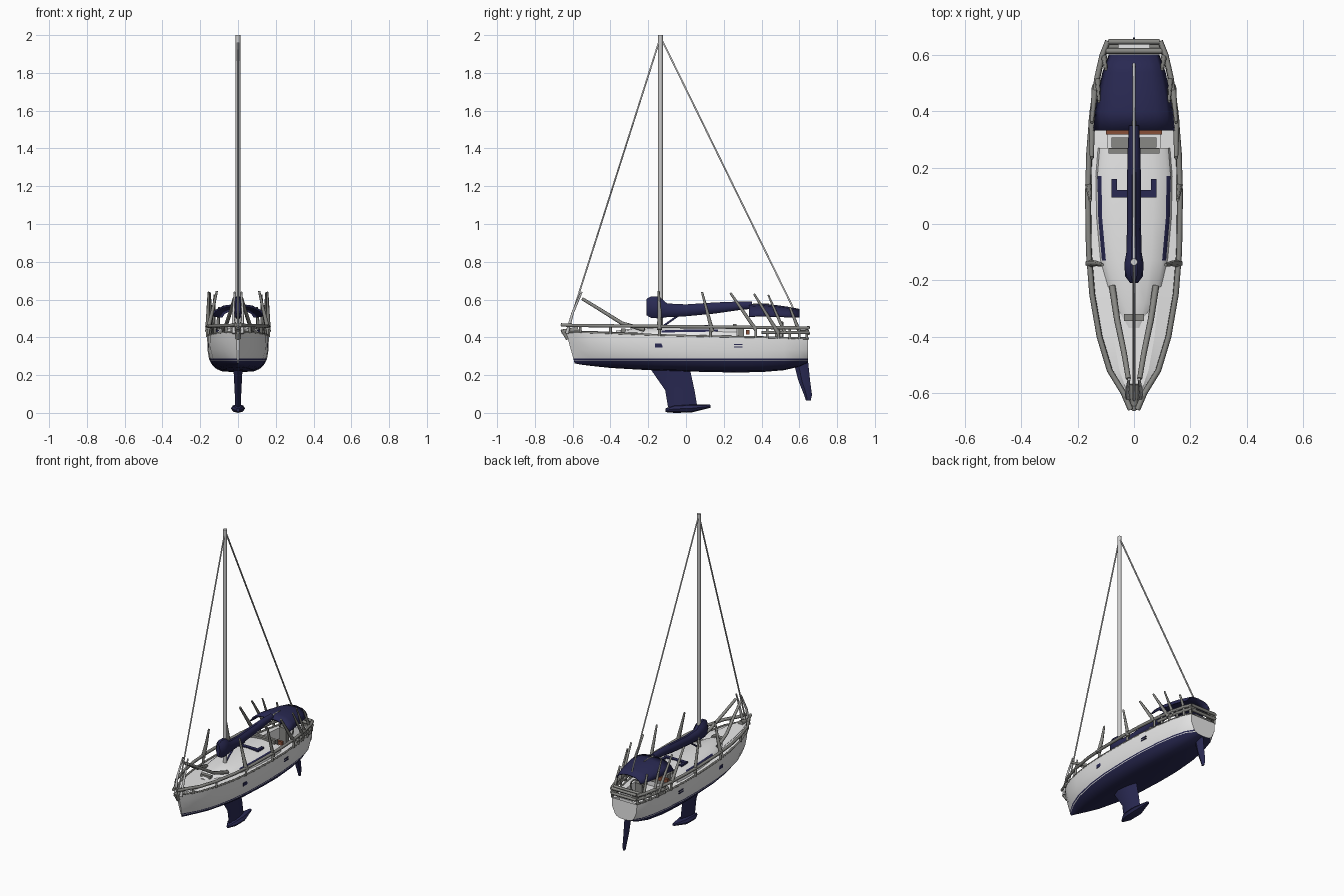
import bpy, bmesh, math
from mathutils import Vector

if "Cube" in bpy.data.objects:
    bpy.data.objects.remove(bpy.data.objects["Cube"])


def material(name, rgb):
    m = bpy.data.materials.new(name)
    m.diffuse_color = (*rgb, 1)
    m.use_nodes = True
    m.node_tree.nodes["Principled BSDF"].inputs["Base Color"].default_value = m.diffuse_color
    return m


WHITE = material("hull_white", (0.88, 0.88, 0.88))
NAVY = material("navy", (0.022, 0.022, 0.085))
STEEL = material("rail_grey", (0.25, 0.25, 0.235))
ALLOY = material("mast_grey", (0.6, 0.6, 0.6))
WOOD = material("wood_brown", (0.25, 0.08, 0.04))


def finish(name, bm, mats, rule=None, smooth=None):
    bmesh.ops.remove_doubles(bm, verts=bm.verts, dist=1e-5)
    bmesh.ops.recalc_face_normals(bm, faces=bm.faces)
    if rule:
        for f in bm.faces:
            f.material_index = rule(f.calc_center_median())
    me = bpy.data.meshes.new(name)
    bm.to_mesh(me)
    bm.free()
    ob = bpy.data.objects.new(name, me)
    bpy.context.collection.objects.link(ob)
    for m in mats:
        me.materials.append(m)
    if smooth:
        bpy.ops.object.select_all(action='DESELECT')
        ob.select_set(True)
        bpy.context.view_layer.objects.active = ob
        bpy.ops.object.shade_smooth_by_angle(angle=math.radians(smooth))
    return ob


def loft(name, sections, mats, closed=False, caps=True, rule=None, smooth=None):
    bm = bmesh.new()
    rows = [[bm.verts.new(p) for p in s] for s in sections]
    n = len(rows[0])
    for a, b in zip(rows, rows[1:]):
        for i in range(n if closed else n - 1):
            j = (i + 1) % n
            bm.faces.new((a[i], a[j], b[j], b[i]))
    if caps:
        bm.faces.new(rows[0])
        bm.faces.new(rows[-1])
    return finish(name, bm, mats, rule, smooth)


def mirrored(half):
    """Half section ending on the centre line -> full section."""
    return half + [(-x, y, z) for x, y, z in half[::-1] if abs(x) > 1e-6]


def box(name, x, y, z, mat):
    return loft(name, [[(x[0], v, z[0]), (x[1], v, z[0]), (x[1], v, z[1]), (x[0], v, z[1])]
                       for v in y], [mat], closed=True)


def tube(name, pts, r, mat, sides=6, r_end=None):
    """Straight segments with round section through the points."""
    pts = [Vector(p) for p in pts]
    secs = []
    for i, p in enumerate(pts):
        d = (pts[min(i + 1, len(pts) - 1)] - pts[max(i - 1, 0)]).normalized()
        u = d.cross(Vector((0, 0, 1)))
        u = u.normalized() if u.length > 1e-3 else Vector((1, 0, 0))
        v = d.cross(u)
        t = i / (len(pts) - 1)
        rr = r + ((r_end if r_end is not None else r) - r) * t
        secs.append([p + rr * (u * math.cos(a) + v * math.sin(a))
                     for a in [k * math.tau / sides for k in range(sides)]])
    return loft(name, secs, [mat], closed=True, smooth=65)


def pair(name, pts, r, mat, **kw):
    for side, s in (("right", 1), ("left", -1)):
        tube(f"{name}_{side}", [(s * x, y, z) for x, y, z in pts], r, mat, **kw)


# hull stations: y, half width, sheer z, bottom z, section fullness
ST = [(-.635, .008, .425, .262, 2), (-.59, .045, .424, .255, 2), (-.52, .086, .422, .248, 2.3),
      (-.4, .122, .418, .238, 2.7), (-.25, .148, .412, .229, 3.1), (-.1, .16, .407, .222, 3.4),
      (.1, .163, .402, .217, 3.5), (.25, .159, .399, .214, 3.5), (.4, .147, .396, .216, 3.4),
      (.52, .13, .393, .226, 3.3), (.6, .112, .391, .245, 3.2), (.647, .092, .39, .267, 3)]


def at(y):
    """Interpolated half width and sheer height."""
    for a, b in zip(ST, ST[1:]):
        if y <= b[0]:
            t = max(0, (y - a[0]) / (b[0] - a[0]))
            return a[1] + t * (b[1] - a[1]), a[2] + t * (b[2] - a[2])
    return ST[-1][1], ST[-1][2]


# hull with navy bottom and boot stripe
secs = []
for y, w, zs, zb, n in ST:
    levels = [zs, .385, .335, .288, .281, .277] + [zb + f * (.277 - zb) for f in (.6, .3, .1, 0)]
    rake = .28 * max(0, (-y - .4) / .235)
    secs.append(mirrored([(w * max(0, 1 - ((zs - z) / (zs - zb)) ** n) ** (1 / n) if z > zb else 0,
                           y + rake * (zs - z), z) for z in levels]))
loft("hull", secs, [WHITE, NAVY], smooth=35,
     rule=lambda c: 1 if c.z < .277 or .281 < c.z < .288 else 0)

# deck with sunken cockpit
secs = []
for y, well in [(s[0], 0) for s in ST if s[0] < .26] + [(.27, 0), (.27, 1), (.4, 1), (.52, 1), (.6, 1),
                                                       (.6, 0), (.647, 0)]:
    w, zs = at(y)
    floor = .33 if well else zs + .012
    secs.append(mirrored([(w - .001, y, zs), (w * .6, y, zs + .01), (w * .6, y, floor), (0, y, floor)]))
loft("deck", secs, [WHITE], caps=False, smooth=30)

# cabin trunk with side windows
secs = []
for y, w, zt in [(-.37, .03, .425), (-.28, .065, .438), (-.13, .1, .445), (.02, .113, .449),
                 (.17, .116, .45), (.27, .108, .448)]:
    z0 = at(y)[1] + .004
    secs.append(mirrored([(w + .02, y, z0), (w + .014, y, zt - .02), (w, y, zt - .008),
                          (w * .6, y, zt + .004), (0, y, zt + .01)]))
loft("cabin", secs, [WHITE, NAVY], smooth=30,
     rule=lambda c: 1 if abs(c.x) > .1 and -.13 < c.y < .17 and c.z > .428 else 0)

# hatches, companionway and cockpit fittings
box("main_hatch", (-.08, .08), (.095, .12), (.452, .464), NAVY)
for s in (-1, 1):
    box("hatch_side", sorted((s * .06, s * .08)), (.12, .16), (.45, .463), NAVY)
box("fore_hatch", (-.035, .035), (-.345, -.32), (.425, .447), STEEL)
box("companionway", (-.09, .09), (.25, .268), (.44, .47), STEEL)
box("companionway_step", (-.08, .08), (.272, .308), (.38, .455), STEEL)
box("cockpit_table", (-.1, .1), (.318, .335), (.415, .44), WOOD)
box("steering_pedestal", (-.025, .025), (.47, .5), (.33, .45), STEEL)
tube("steering_wheel", [(.05 * math.cos(a), .51, .43 + .05 * math.sin(a))
                        for a in [k * math.tau / 12 for k in range(13)]], .005, STEEL)

# hull side ports
for s in (-1, 1):
    for nm, y0, y1, z0, z1 in [("fore_port", -.165, -.125, .345, .367), ("aft_port", .255, .3, .36, .366),
                               ("aft_port_low", .255, .3, .346, .352)]:
        w = at(y0)[0]
        box(nm, sorted((s * (w - .004), s * (w + .002))), (y0, y1), (z0, z1), NAVY)


# keel fin, bulb and rudder from foil sections
def foil(y0, y1, z, t):
    return [(0, y0, z), (t, y0 + .3 * (y1 - y0), z), (t * .7, y0 + .7 * (y1 - y0), z), (0, y1, z),
            (-t * .7, y0 + .7 * (y1 - y0), z), (-t, y0 + .3 * (y1 - y0), z)]


loft("keel", [foil(-.19, .02, .235, .024), foil(-.11, .045, .12, .018), foil(-.095, .06, .03, .014)],
     [NAVY], closed=True, smooth=30)
loft("keel_bulb", [[(w * math.cos(a), y, zc + h * math.sin(a)) for a in [k * math.tau / 8 for k in range(8)]]
                   for y, w, zc, h in [(-.108, .008, .014, .01), (-.06, .035, .021, .021),
                                       (.03, .038, .024, .022), (.13, .01, .035, .008)]],
     [NAVY], closed=True, smooth=35)
loft("rudder", [foil(.565, .645, .285, .014), foil(.595, .657, .17, .012), foil(.625, .667, .095, .009),
                foil(.635, .66, .065, .006)], [NAVY], closed=True, smooth=30)

# mast, stays and boom
tube("mast", [(0, -.135, .42), (0, -.135, 2)], .0125, ALLOY, sides=12)
tube("forestay", [(0, -.135, 1.99), (0, -.625, .45)], .005, ALLOY)
tube("backstay", [(0, -.135, 1.99), (0, .57, .55)], .005, ALLOY)
tube("boom_end", [(0, .3, .567), (0, .44, .575)], .012, STEEL, r_end=.004)
tube("boom_vang", [(0, -.12, .46), (0, -.02, .53)], .006, NAVY)
loft("sail_cover", [[(w * math.cos(a), y, zc + h * math.sin(a)) for a in [k * math.tau / 10 for k in range(10)]]
                    for y, w, zc, h in [(-.21, .014, .56, .045), (-.185, .032, .56, .06), (-.14, .034, .557, .06),
                                        (-.1, .027, .543, .038), (0, .025, .543, .033), (.15, .025, .555, .031),
                                        (.28, .022, .567, .024), (.35, .018, .57, .02)]],
     [NAVY], closed=True, smooth=40)

# cockpit canopy
secs = []
for y, w, e, c in [(.333, .145, .512, .572), (.4, .138, .515, .578), (.47, .127, .512, .572),
                   (.54, .112, .51, .562), (.602, .09, .508, .55)]:
    secs.append(mirrored([(w, y, e), (w * .85, y, e + (c - e) * .5), (w * .55, y, e + (c - e) * .85),
                          (0, y, c)]))
canopy = loft("canopy", secs, [NAVY], caps=False, smooth=40)
sol = canopy.modifiers.new("thickness", 'SOLIDIFY')
sol.thickness = .008

# guard rails, toe rails and posts
ys = [-.6, -.52, -.4, -.25, -.1, .1, .25, .4, .52, .6, .65]
rail = [(.012, -.66, .466)] + [(at(y)[0] + .001, y, .463 - .011 * (y + .6)) for y in ys]
pair("guard_rail", rail, .01, STEEL)
pair("toe_rail", [(at(y)[0] - .004, y, at(y)[1] + .004) for y in [-.635] + ys], .006, STEEL)
for y in (-.56, -.4, -.14, .13, .37, .43, .49, .55, .6, .64):
    w, zs = at(y)
    pair("rail_post", [(w, y, zs), (w, y, .455)], .008, STEEL)
pair("lower_stern_rail", [(at(y)[0], y, .425) for y in (.4, .52, .6, .65)], .01, STEEL)
for x, y, z in ((.09, .648, .42), (.09, .648, .452), (.1, .615, .45)):
    tube("stern_rail", [(-x, y, z), (x, y, z)], .01, STEEL)
for s in (-1, 1):
    box("stern_seat", sorted((s * .055, s * .095)), (.61, .65), (.425, .44), STEEL)
tube("bow_roller", [(0, -.57, .44), (0, -.66, .43)], .02, STEEL, r_end=.012)
tube("bow_anchor", [(0, -.655, .44), (0, -.625, .39)], .012, STEEL)

# upright stanchions, canopy struts and bow pulpit
pair("shroud_post", [(.16, -.14, .44), (.135, -.14, .54), (.112, -.145, .645)], .014, STEEL, r_end=.006)
pair("side_stanchion", [(.162, .14, .43), (.155, .085, .64)], .012, STEEL, r_end=.006)
pair("canopy_strut_fore", [(.15, .37, .44), (.15, .235, .635)], .012, STEEL, r_end=.007)
pair("canopy_strut_mid", [(.138, .49, .42), (.15, .36, .63)], .012, STEEL, r_end=.006)
pair("canopy_strut_aft", [(.13, .525, .42), (.125, .435, .625)], .011, STEEL, r_end=.005)
pair("canopy_strut_stern", [(.108, .6, .43), (.1, .55, .56)], .011, STEEL, r_end=.006)
pair("pulpit_brace", [(.078, -.22, .44), (.06, -.34, .475), (.035, -.46, .55), (.02, -.55, .605)],
     .012, STEEL, r_end=.009)
pair("pulpit_front", [(.022, -.63, .42), (.025, -.6, .53), (.018, -.552, .64)], .01, ALLOY, r_end=.005)
